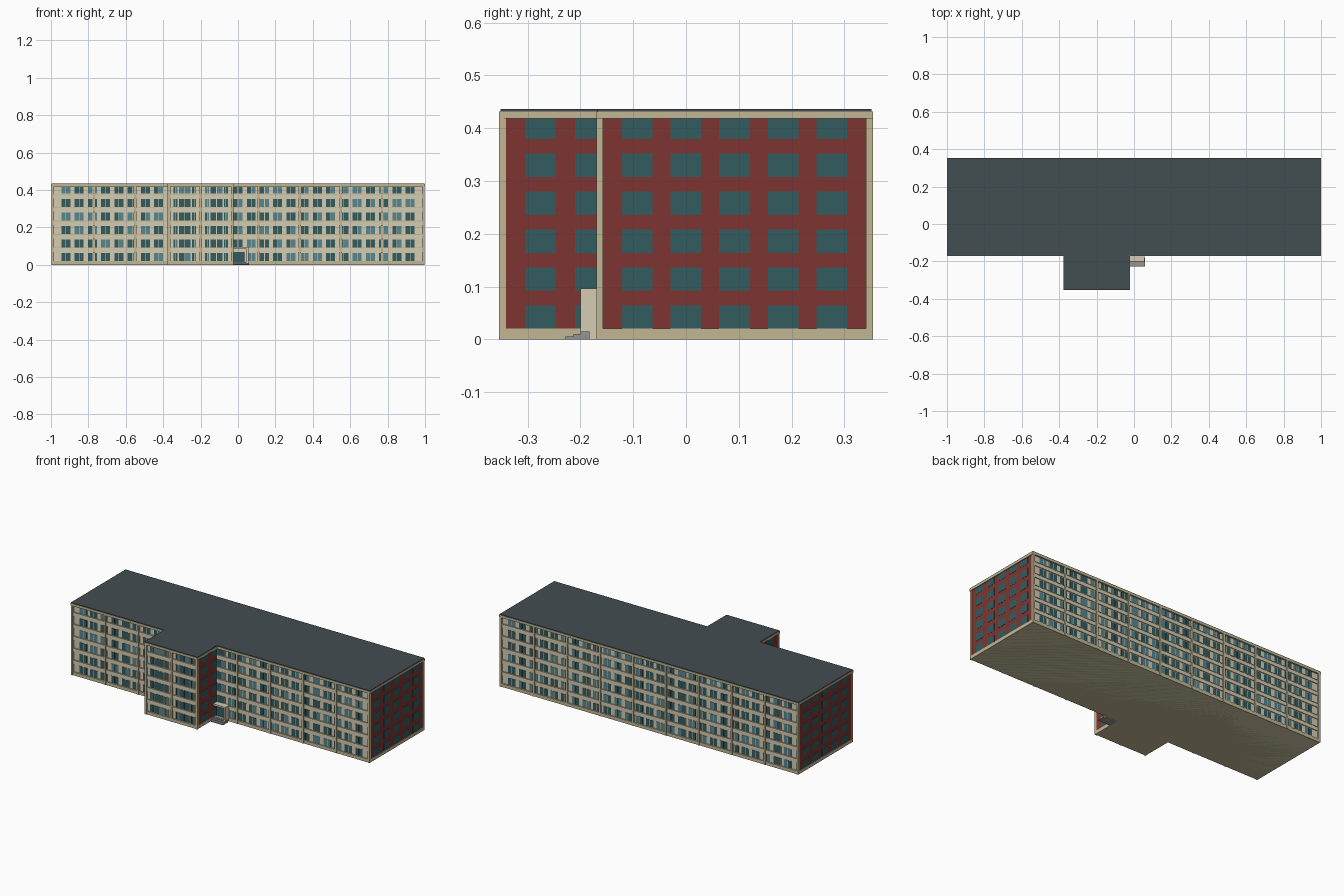
import bpy, bmesh, random
from mathutils import Vector

if "Cube" in bpy.data.objects:
    bpy.data.objects.remove(bpy.data.objects["Cube"])

random.seed(4)

def mat(name, r, g, b):
    m = bpy.data.materials.new(name)
    m.diffuse_color = tuple((c / 255) ** 2.2 for c in (r, g, b)) + (1,)
    m.use_nodes = True
    m.node_tree.nodes["Principled BSDF"].inputs["Base Color"].default_value = m.diffuse_color
    return m

BEIGE = mat("cream", 212, 203, 176)
TRIM = mat("tan_trim", 193, 182, 148)
RED = mat("red_brick", 124, 56, 52)
GLASS = mat("dark_glass", 54, 92, 96)
LIGHT = mat("curtained_glass", 88, 133, 143)
ROOF = mat("roof_slate", 68, 78, 82)
GREY = mat("concrete", 150, 148, 142)
parts = {}

def box(part, material, lo, hi):
    """Collect an axis-aligned box in the named part."""
    bm = parts.setdefault(part, (bmesh.new(), material))[0]
    lo, hi = [min(p) for p in zip(lo, hi)], [max(p) for p in zip(lo, hi)]
    v = bmesh.ops.create_cube(bm, size=1)["verts"]
    for p in v:
        p.co = Vector([lo[i] if p.co[i] < 0 else hi[i] for i in range(3)])

def on_y(part, material, y, s, x0, x1, z0, z1, d):
    box(part, material, (x0, y - s * .003, z0), (x1, y + s * d, z1))

def on_x(part, material, x, s, y0, y1, z0, z1, d):
    box(part, material, (x - s * .003, y0, z0), (x + s * d, y1, z1))

FLOORS = [0.02 + 0.072 * i for i in range(6)]
TOP = 0.418

def window(y, s, x, z, w):
    """Paired casement with a cream frame on a long facade."""
    h = min(0.044, TOP - z)
    on_y("window_frames", BEIGE, y, s, x - w / 2 - .003, x + w / 2 + .003, z, z + h, .001)
    tint = random.random()
    for k in (-1, 1):
        light = tint < .2 or (tint < .5 and k == 1)
        a, b = x + k * .0015, x + k * w / 2
        on_y("light_panes" if light else "dark_panes", LIGHT if light else GLASS,
             y, s, min(a, b), max(a, b), z + .002, z + h - .001, .002)

def facade(y, s, x0, x1, pilasters, windows, w, door=None):
    """Floor bands, window piers, pilasters and windows for one long face."""
    for z in FLOORS[1:]:
        on_y("spandrel_bands", BEIGE, y, s, x0, x1, z - .024, z - .002, .005)
        on_y("sill_ledges", TRIM, y, s, x0, x1, z - .003, z, .007)
    for x in pilasters:
        on_y("pilasters", TRIM, y, s, x - .006, x + .006, 0, TOP, .010)
    for x in windows:
        for z in FLOORS:
            if not (x == door and z == FLOORS[0]):
                window(y, s, x, z, w)

# Core volumes
box("main_block", BEIGE, (-.99, -.160, 0), (.99, .344, .43))
box("front_wing", BEIGE, (-.370, -.344, 0), (-.030, -.15, .43))

# Long faces: nine bays of three windows
bays = [-.99 + .22 * i for i in range(10)]
cols = [.0708 * (i - 13) for i in range(27)]
facade(.344, 1, -.99, .99, bays, cols, .048)
keep = lambda x: x < -.385 or x > -.02
for a, b in ((-.99, -.37), (-.03, .99)):
    facade(-.160, -1, a, b, [x for x in bays if a - .01 < x < b + .01 and keep(x)],
           [x for x in cols if a < x < b and keep(x)], .048, door=cols[13])
# Wing face: two bays with a wide window and slim side lights
facade(-.344, -1, -.37, -.03, (-.368, -.2, -.032), (-.285, -.115), .062)
for x in (-.335, -.235, -.165, -.065):
    for z in FLOORS:
        window(-.344, -1, x, z, .022)

# Red brick end walls with windows and cream corners
def end_wall(x, s, y0, y1, centres, corners):
    on_x("brick_panels", RED, x, s, y0, y1, .02, TOP, .003)
    for c in centres:
        for z in FLOORS:
            b = min(c + .029, y1)
            on_x("end_windows", GLASS, x, s, c - .029, b, z, min(z + .044, TOP), .004)
    for c in corners:
        on_x("corner_strips", TRIM, x, s, c - .005, c + .005, 0, TOP, .006)

main_cols = [-.0925 + .0922 * i for i in range(5)]
for s in (-1, 1):
    end_wall(s * .99, s, -.160, .344, main_cols, (-.165, .349))
    end_wall(-.2 + s * .17, s, -.344, -.160, (-.276, -.181), (-.349,))

# Plinth, cornice and roof follow the T-shaped plan
def layer(part, material, z0, z1, e):
    box(part, material, (-.995 - e, -.166 - e, z0), (.995 + e, .350 + e, z1))
    box(part, material, (-.374 - e, -.350 - e, z0), (-.026 + e, -.15, z1))

layer("plinth", TRIM, 0, .02, 0.001)
layer("cornice", TRIM, TOP, .432, .004)
layer("roof_slab", ROOF, .431, .436, .002)

# Entrance: door, canopy, side screen and steps
box("entrance_door", GLASS, (-.024, -.170, .016), (.034, -.160, .07))
box("porch_canopy", BEIGE, (-.028, -.200, .086), (.055, -.160, .096))
box("porch_screen", BEIGE, (.045, -.200, .0), (.055, -.160, .088))
for i, y in enumerate((-.228, -.213, -.200)):
    box("entrance_steps", GREY, (-.028, y, 0), (.06, -.183, .005 * (i + 1)))
box("entrance_landing", GREY, (-.028, -.190, 0), (.05, -.160, .016))

for name, (bm, material) in parts.items():
    me = bpy.data.meshes.new(name)
    bm.to_mesh(me)
    bm.free()
    me.materials.append(material)
    bpy.context.collection.objects.link(bpy.data.objects.new(name, me))
